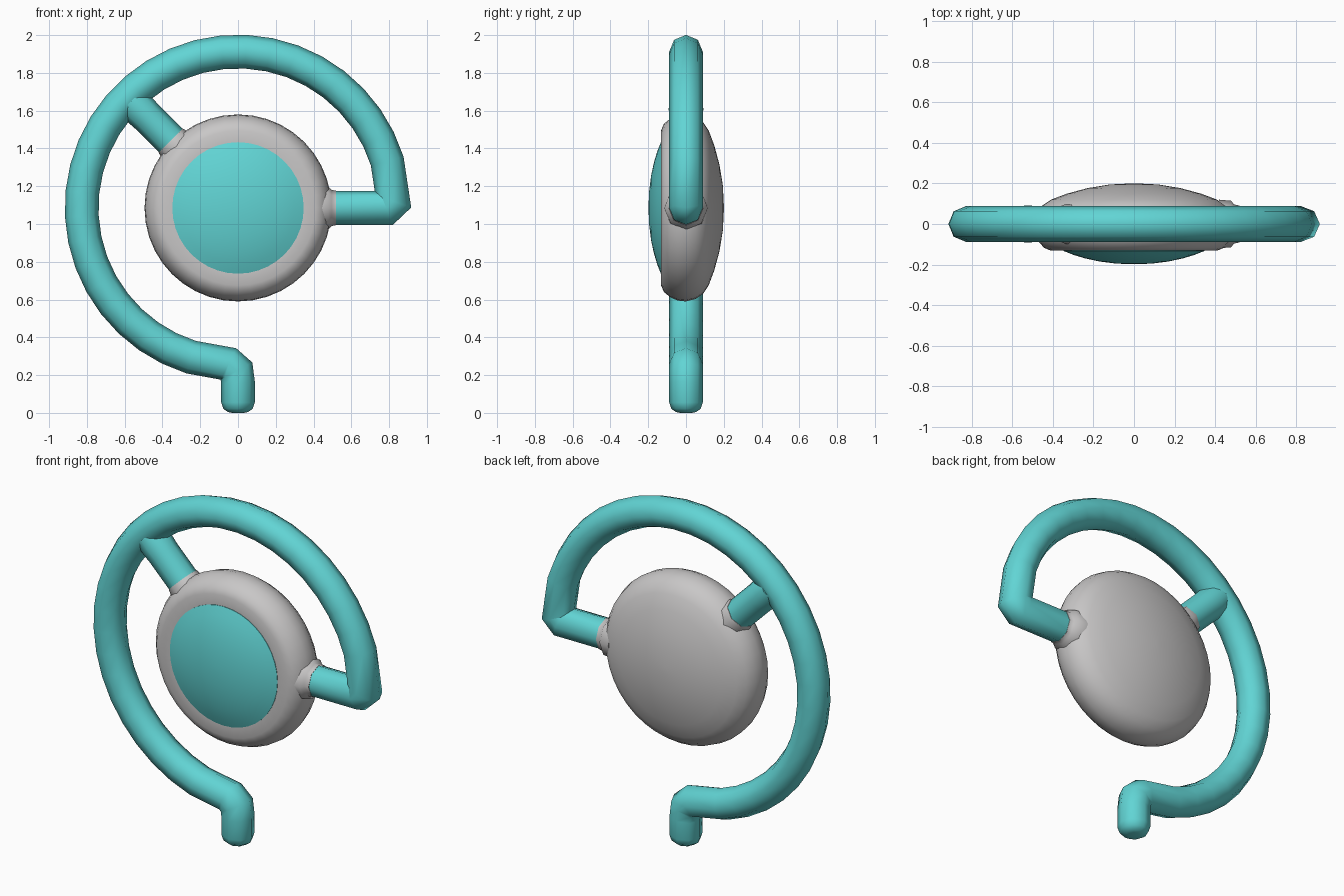
import bpy, bmesh, math
from mathutils import Vector

if "Cube" in bpy.data.objects:
    bpy.data.objects.remove(bpy.data.objects["Cube"])

CZ = 1.085      # height of the hub centre
RING = 0.828    # ring centreline radius
TUBE = 0.089    # tube radius


def material(name, color):
    m = bpy.data.materials.new(name)
    m.diffuse_color = (*color, 1)
    m.use_nodes = True
    m.node_tree.nodes["Principled BSDF"].inputs["Base Color"].default_value = m.diffuse_color
    return m


TEAL = material("teal", (0.12, 0.66, 0.66))
GREY = material("light grey", (0.58, 0.57, 0.57))


def finish(bm, name, mat, angle):
    bmesh.ops.remove_doubles(bm, verts=bm.verts, dist=1e-5)
    bmesh.ops.recalc_face_normals(bm, faces=bm.faces)
    mesh = bpy.data.meshes.new(name)
    bm.to_mesh(mesh)
    bm.free()
    mesh.materials.append(mat)
    ob = bpy.data.objects.new(name, mesh)
    bpy.context.collection.objects.link(ob)
    bpy.ops.object.select_all(action='DESELECT')
    ob.select_set(True)
    bpy.context.view_layer.objects.active = ob
    bpy.ops.object.shade_smooth_by_angle(angle=math.radians(angle))
    return ob


def skin(bm, rings):
    n = len(rings[0])
    for a, b in zip(rings, rings[1:]):
        for i in range(n):
            j = (i + 1) % n
            bm.faces.new((a[i], a[j], b[j], b[i]))


def sweep(name, mat, path, sides=8):
    """Mitred tube along (x, z, radius) points in the y = 0 plane."""
    bm = bmesh.new()
    pts = [Vector((x, 0, z)) for x, z, r in path]
    rings = []
    for k, p in enumerate(pts):
        d0 = (p - pts[max(k - 1, 0)]).normalized()
        d1 = (pts[min(k + 1, len(pts) - 1)] - p).normalized()
        t = (d0 + d1).normalized()
        side = Vector((t.z, 0, -t.x))
        miter = 1 / max(t.dot(d1 if d1.length else d0), 0.6)
        r = path[k][2]
        ring = []
        for i in range(sides):
            a = math.tau * i / sides
            ring.append(bm.verts.new(p + side * (math.cos(a) * r * miter)
                                     + Vector((0, math.sin(a) * r, 0))))
        rings.append(ring)
    skin(bm, rings)
    bm.faces.new(rings[0])
    bm.faces.new(rings[-1])
    return finish(bm, name, mat, 62)


def lathe(name, mat, profile, sides=40):
    """Revolve (radius, y) points around the hub axis."""
    bm = bmesh.new()
    rings = []
    for r, y in profile:
        rings.append([bm.verts.new((r * math.cos(math.tau * i / sides), y,
                                    CZ + r * math.sin(math.tau * i / sides)))
                      for i in range(sides)])
    skin(bm, rings)
    bm.faces.new(rings[0])
    bm.faces.new(rings[-1])
    return finish(bm, name, mat, 50)


def radial(angle, stations):
    """Path along a spoke direction from (distance, radius) stations."""
    a = math.radians(angle)
    return [(d * math.cos(a), CZ + d * math.sin(a), r) for d, r in stations]


# Hook-shaped ring: spoke, bend, three-quarter arc, bend, foot stub
path = [(0.44, CZ, TUBE), (0.785, CZ, TUBE), (0.822, CZ + 0.035, TUBE)]
for i in range(2, 30):
    a = math.radians(270 * i / 31)
    path.append((RING * math.cos(a), CZ + RING * math.sin(a), TUBE))
path += [(-0.05, 0.259, TUBE), (-0.008, 0.222, TUBE), (0, 0.16, TUBE),
         (0, 0.055, TUBE), (0, 0.022, 0.078), (0, 0.004, 0.052), (0, 0, 0.03)]
sweep("ring_and_foot", TEAL, path)

# Diagonal spoke, flaring slightly where it meets the ring
sweep("diagonal_spoke", TEAL,
      radial(135, [(0.44, 0.088), (0.68, 0.088), (0.74, 0.092), (0.80, 0.088)]))

# Grey collars at the hub ends of the spokes
sweep("side_collar", GREY,
      radial(0, [(0.42, 0.12), (0.478, 0.115), (0.495, 0.096), (0.52, 0.091)]))
sweep("diagonal_collar", GREY,
      radial(135, [(0.42, 0.10), (0.475, 0.098), (0.505, 0.0905)]))

# Hub body with a domed back and rounded rim
lathe("hub", GREY, [
    (0.02, 0.2), (0.12, 0.195), (0.23, 0.177), (0.33, 0.15), (0.41, 0.12),
    (0.455, 0.09), (0.482, 0.05), (0.495, 0.0), (0.49, -0.045),
    (0.472, -0.085), (0.445, -0.117), (0.41, -0.132), (0.345, -0.13)])

# Domed front cap
lathe("hub_cap", TEAL, [
    (0.348, -0.12), (0.348, -0.133), (0.30, -0.152), (0.24, -0.17),
    (0.17, -0.185), (0.09, -0.195), (0.02, -0.198)])
